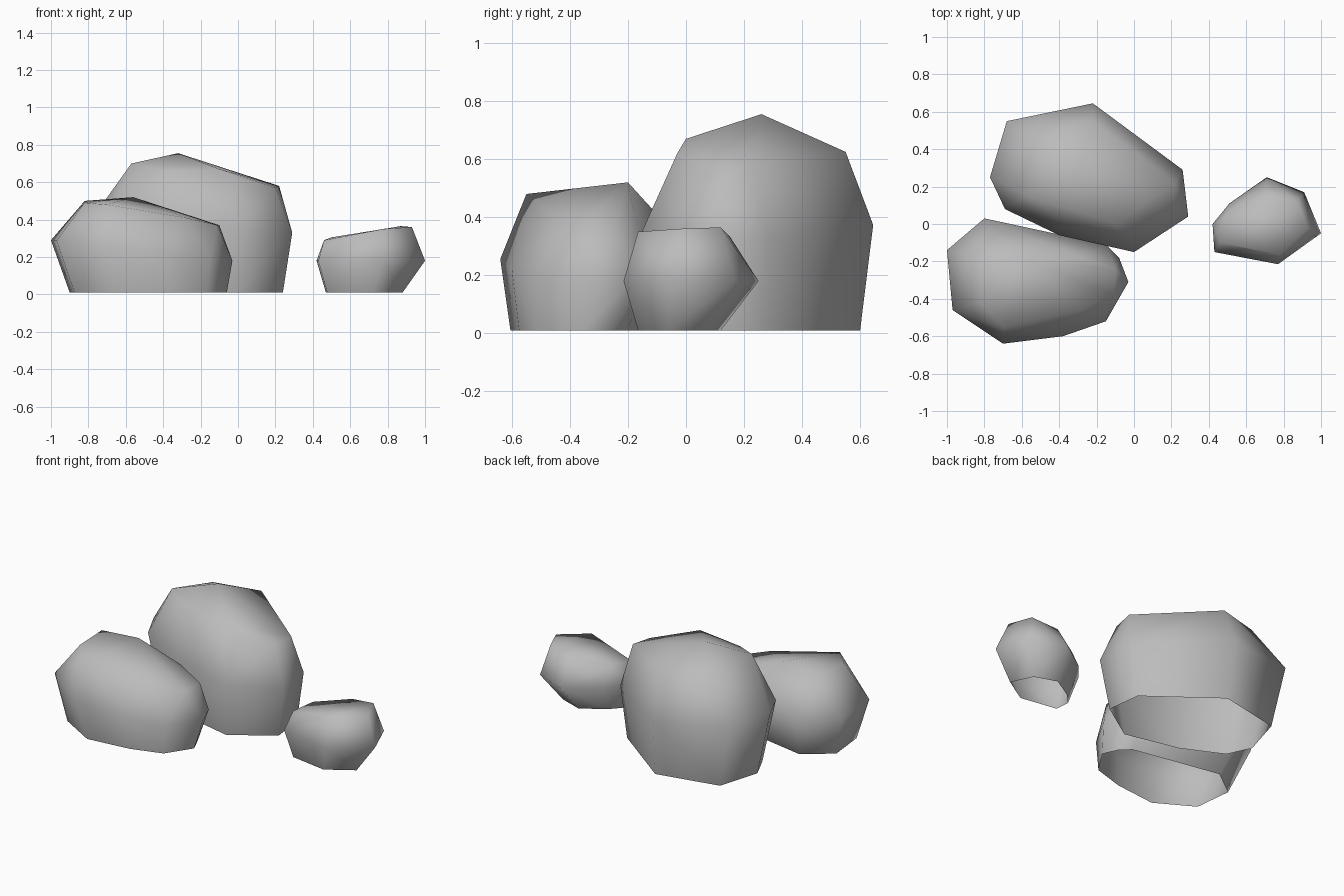
import bpy
import bmesh

default_cube = bpy.data.objects.get("Cube")
if default_cube:
    bpy.data.objects.remove(default_cube, do_unlink=True)

GROUND = 0.01

# Plain grey stone material
stone = bpy.data.materials.new("grey stone")
stone.use_nodes = True
stone_colour = (0.5, 0.5, 0.5, 1)
stone.diffuse_color = stone_colour
shader = stone.node_tree.nodes["Principled BSDF"]
shader.inputs["Base Color"].default_value = stone_colour
shader.inputs["Roughness"].default_value = 0.9


def remap(value, old_low, old_high, new_low, new_high):
    fraction = (value - old_low) / (old_high - old_low)
    return new_low + fraction * (new_high - new_low)


def make_rock(name, outline, girth_heights, base_x, base_y, crown):
    """Chiselled boulder: a wide girth, a narrower open foot and a crown."""
    xs = [x for x, y in outline]
    ys = [y for x, y in outline]
    left, right, front, back = min(xs), max(xs), min(ys), max(ys)
    points = list(crown)
    for x, y in outline:
        # Widest ring, tilted from one side to the other
        points.append((x, y, remap(x, left, right, *girth_heights)))
        # Foot ring, the same outline fitted to the ground footprint
        points.append((remap(x, left, right, *base_x),
                       remap(y, front, back, *base_y), GROUND))

    bm = bmesh.new()
    for point in points:
        bm.verts.new(point)
    hull = bmesh.ops.convex_hull(bm, input=bm.verts)
    unused = [v for v in hull["geom_interior"] if isinstance(v, bmesh.types.BMVert)]
    bmesh.ops.delete(bm, geom=unused, context="VERTS")
    bmesh.ops.recalc_face_normals(bm, faces=bm.faces)

    # Open underside
    underside = [f for f in bm.faces
                 if all(v.co.z < GROUND + 0.01 for v in f.verts)]
    bmesh.ops.delete(bm, geom=underside, context="FACES")
    for face in bm.faces:
        face.smooth = True

    mesh = bpy.data.meshes.new(name)
    bm.to_mesh(mesh)
    bm.free()
    mesh.materials.append(stone)
    rock = bpy.data.objects.new(name, mesh)
    bpy.context.collection.objects.link(rock)
    return rock


# Tall boulder at the back
make_rock(
    "large_rock",
    outline=[(-0.77, 0.25), (-0.68, 0.55), (-0.22, 0.645), (0.26, 0.29),
             (0.29, 0.04), (0, -0.15), (-0.4, -0.06), (-0.69, 0.08)],
    girth_heights=(0.42, 0.33), base_x=(-0.68, 0.24), base_y=(-0.1, 0.6),
    crown=[(-0.32, 0.26, 0.755), (-0.57, 0.15, 0.7), (-0.5, 0.46, 0.64),
           (-0.22, 0.55, 0.625), (0.22, 0.22, 0.58), (0.2, 0.08, 0.57),
           (-0.1, 0, 0.67), (0, -0.03, 0.62), (-0.4, 0.03, 0.66)])

# Long low boulder in front
make_rock(
    "front_rock",
    outline=[(-1, -0.14), (-0.8, 0.03), (-0.47, -0.06), (-0.15, -0.11),
             (-0.08, -0.18), (-0.03, -0.31), (-0.15, -0.52), (-0.38, -0.6),
             (-0.7, -0.64), (-0.97, -0.46)],
    girth_heights=(0.29, 0.18), base_x=(-0.9, -0.06), base_y=(-0.605, -0.1),
    crown=[(-0.56, -0.2, 0.52), (-0.82, -0.2, 0.5), (-0.82, -0.42, 0.49),
           (-0.7, -0.55, 0.48), (-0.28, -0.46, 0.41), (-0.11, -0.38, 0.37),
           (-0.1, -0.24, 0.37), (-0.28, -0.18, 0.42)])

# Small stone at the side
make_rock(
    "small_rock",
    outline=[(0.42, 0), (0.51, 0.11), (0.71, 0.25), (0.91, 0.17),
             (1, -0.05), (0.77, -0.215), (0.6, -0.165), (0.43, -0.15)],
    girth_heights=(0.18, 0.18), base_x=(0.47, 0.88), base_y=(-0.165, 0.12),
    crown=[(0.46, -0.1, 0.29), (0.5, 0.04, 0.305), (0.7, 0.15, 0.335),
           (0.87, 0.12, 0.365), (0.93, -0.02, 0.36), (0.78, -0.165, 0.35),
           (0.6, -0.13, 0.315)])
